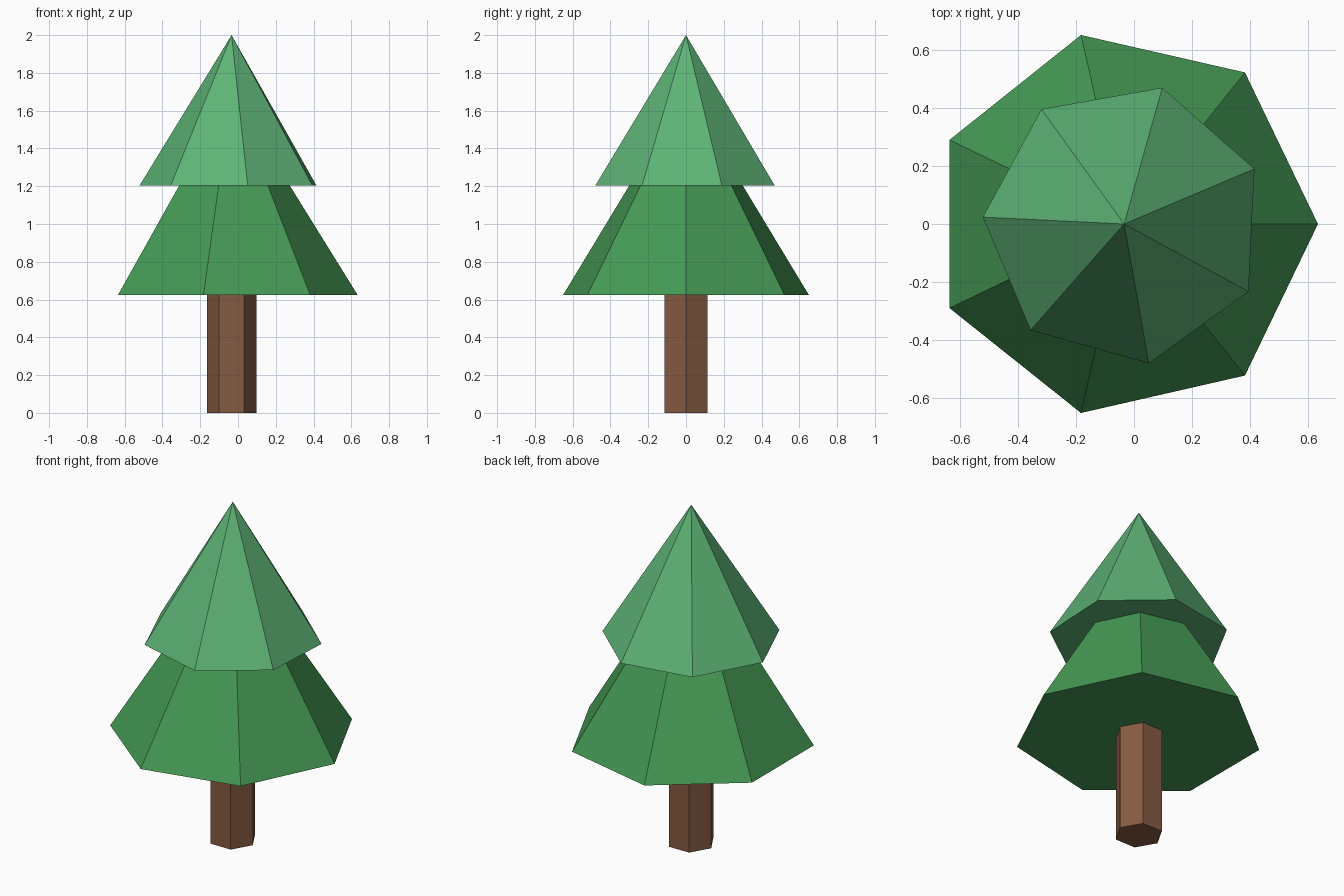
import bpy, bmesh
from math import sin, cos, tau

if "Cube" in bpy.data.objects:
    bpy.data.objects.remove(bpy.data.objects["Cube"])

CX = -0.034  # shared vertical axis of trunk and tiers


def material(name, rgb):
    m = bpy.data.materials.new(name)
    m.diffuse_color = (*rgb, 1)
    m.use_nodes = True
    m.node_tree.nodes["Principled BSDF"].inputs["Base Color"].default_value = m.diffuse_color
    return m


def ring(bm, sides, radius, z, turn):
    return [bm.verts.new((CX + radius * cos(turn + tau * i / sides),
                          radius * sin(turn + tau * i / sides), z))
            for i in range(sides)]


def solid(name, sides, radius, z0, z1, mat, turn=0.0, pointed=True):
    """Closed flat-faced cone or prism; first corner points along +x plus turn."""
    bm = bmesh.new()
    low = ring(bm, sides, radius, z0, turn)
    bm.faces.new(low[::-1])
    if pointed:
        tip = bm.verts.new((CX, 0, z1))
        for a, b in zip(low, low[1:] + low[:1]):
            bm.faces.new((a, b, tip))
    else:
        top = ring(bm, sides, radius, z1, turn)
        bm.faces.new(top)
        for i in range(sides):
            j = (i + 1) % sides
            bm.faces.new((low[i], low[j], top[j], top[i]))
    mesh = bpy.data.meshes.new(name)
    bm.to_mesh(mesh)
    bm.free()
    mesh.materials.append(mat)
    obj = bpy.data.objects.new(name, mesh)
    bpy.context.collection.objects.link(obj)
    return obj


bark = material("bark", (0.24, 0.105, 0.055))
dark_green = material("dark_green", (0.06, 0.32, 0.09))
light_green = material("light_green", (0.11, 0.45, 0.18))

# Hexagonal trunk
solid("trunk", 6, 0.131, 0, 0.625, bark, pointed=False)
# Seven-sided foliage tiers, the upper one twisted
solid("lower_foliage", 7, 0.667, 0.625, 1.70, dark_green)
solid("upper_foliage", 7, 0.487, 1.205, 2.0, light_green, turn=0.4)
